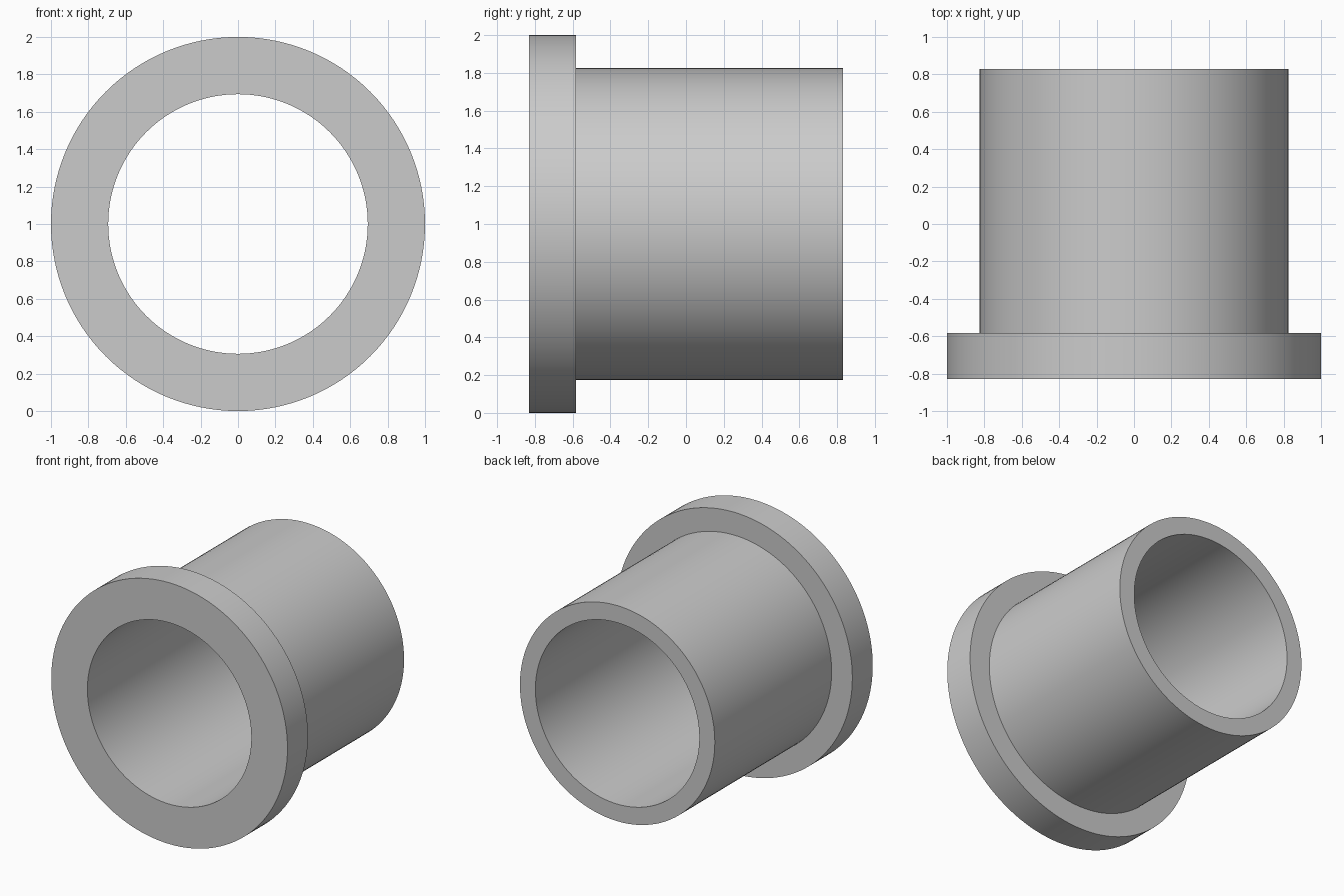
import bpy
import bmesh
import math
from mathutils import Matrix, Vector

cube = bpy.data.objects.get("Cube")
if cube:
    bpy.data.objects.remove(cube, do_unlink=True)

SEGMENTS = 128
BORE, BARREL, FLANGE = 0.694, 0.825, 1.0    # radii
FRONT, STEP, BACK = -0.83, -0.583, 0.83     # positions along the axis

# Plain grey metal
grey = bpy.data.materials.new("grey_metal")
grey.use_nodes = True
colour = (0.6, 0.6, 0.6, 1)
grey.diffuse_color = colour
grey.node_tree.nodes["Principled BSDF"].inputs["Base Color"].default_value = colour

# Closed half section of the flanged sleeve, as (radius, y)
section = [(BORE, FRONT), (FLANGE, FRONT), (FLANGE, STEP),
           (BARREL, STEP), (BARREL, BACK), (BORE, BACK)]

# Revolve the section around the y axis
bm = bmesh.new()
verts = [bm.verts.new((r, y, 0)) for r, y in section]
edges = [bm.edges.new((v, verts[i - 1])) for i, v in enumerate(verts)]
bmesh.ops.spin(bm, geom=verts + edges, cent=(0, 0, 0), axis=(0, 1, 0),
               angle=math.tau, steps=SEGMENTS, use_merge=False)
bmesh.ops.remove_doubles(bm, verts=bm.verts[:], dist=0.0001)
bmesh.ops.recalc_face_normals(bm, faces=bm.faces[:])
bmesh.ops.transform(bm, matrix=Matrix.Translation(Vector((0, 0, FLANGE))), verts=bm.verts[:])

mesh = bpy.data.meshes.new("flanged_sleeve")
bm.to_mesh(mesh)
bm.free()
mesh.materials.append(grey)
sleeve = bpy.data.objects.new("flanged_sleeve", mesh)
bpy.context.collection.objects.link(sleeve)

# Smooth walls, sharp rims
bpy.ops.object.select_all(action='DESELECT')
sleeve.select_set(True)
bpy.context.view_layer.objects.active = sleeve
bpy.ops.object.shade_smooth_by_angle(angle=math.radians(30))
